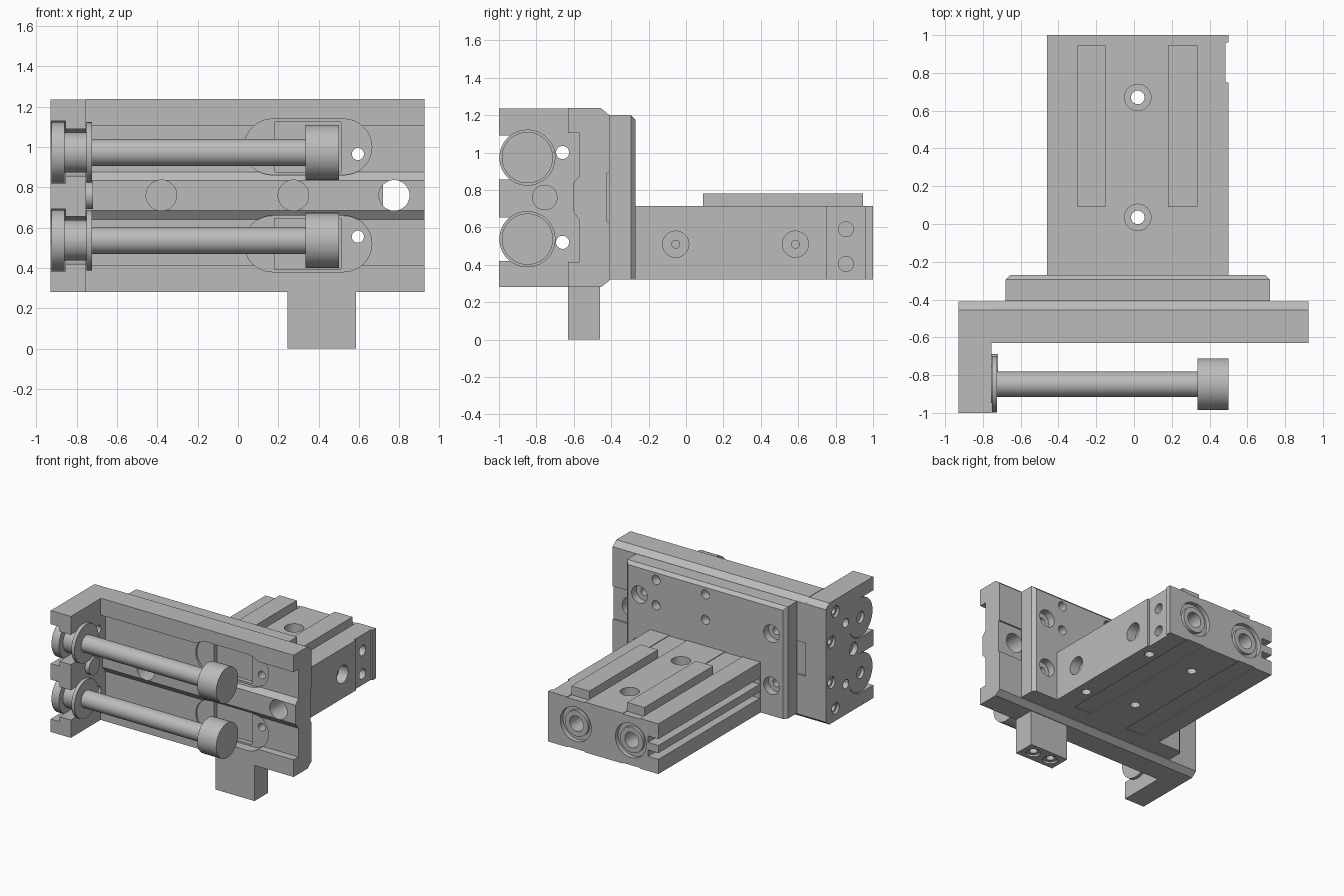
import bpy, bmesh, math
from mathutils import Matrix, Vector

if "Cube" in bpy.data.objects:
    bpy.data.objects.remove(bpy.data.objects["Cube"])

grey = bpy.data.materials.new("machined_grey")
grey.diffuse_color = (0.5, 0.5, 0.5, 1)
grey.use_nodes = True
grey.node_tree.nodes["Principled BSDF"].inputs["Base Color"].default_value = grey.diffuse_color
ROT = {'x': Matrix.Rotation(math.pi / 2, 4, 'Y'),
       'y': Matrix.Rotation(-math.pi / 2, 4, 'X'),
       'z': Matrix.Identity(4)}


def make(name, bm):
    bmesh.ops.recalc_face_normals(bm, faces=bm.faces)
    me = bpy.data.meshes.new(name)
    bm.to_mesh(me)
    bm.free()
    me.materials.append(grey)
    ob = bpy.data.objects.new(name, me)
    bpy.context.collection.objects.link(ob)
    return ob


def box(name, x0, x1, y0, y1, z0, z1):
    bm = bmesh.new()
    bmesh.ops.create_cube(bm, size=1)
    for v in bm.verts:
        v.co = Vector(((x0 + x1) / 2 + v.co.x * (x1 - x0),
                       (y0 + y1) / 2 + v.co.y * (y1 - y0),
                       (z0 + z1) / 2 + v.co.z * (z1 - z0)))
    return make(name, bm)


def cyl(name, axis, start, end, a, b, r, n=40):
    """Cylinder along an axis; a, b are the other two coordinates in xyz order."""
    mid = (start + end) / 2
    c = {'x': (mid, a, b), 'y': (a, mid, b), 'z': (a, b, mid)}[axis]
    bm = bmesh.new()
    bmesh.ops.create_cone(bm, cap_ends=True, segments=n, radius1=r, radius2=r,
                          depth=abs(end - start),
                          matrix=Matrix.Translation(c) @ ROT[axis])
    return make(name, bm)


def extrude_x(name, profile, x0, x1):
    bm = bmesh.new()
    f = bm.faces.new([bm.verts.new((x0, y, z)) for y, z in profile])
    g = bmesh.ops.extrude_face_region(bm, geom=[f])
    bmesh.ops.translate(bm, vec=(x1 - x0, 0, 0),
                        verts=[e for e in g['geom'] if isinstance(e, bmesh.types.BMVert)])
    return make(name, bm)


def stadium(xc0, xc1, zc, r, y0, y1, n=16):
    """Rounded slot cutter along x, cut in the y direction."""
    bm = bmesh.new()
    pts = []
    for xc, s in ((xc1, -math.pi / 2), (xc0, math.pi / 2)):
        for i in range(n + 1):
            t = s + math.pi * i / n
            pts.append((xc + r * math.cos(t), zc + r * math.sin(t)))
    lo = [bm.verts.new((x, y0, z)) for x, z in pts]
    hi = [bm.verts.new((x, y1, z)) for x, z in pts]
    bm.faces.new(lo)
    bm.faces.new(hi)
    for i in range(len(pts)):
        j = (i + 1) % len(pts)
        bm.faces.new((lo[i], lo[j], hi[j], hi[i]))
    return make("cutter", bm)


def cut(target, cutters):
    for c in cutters:
        m = target.modifiers.new("cut", 'BOOLEAN')
        m.operation = 'DIFFERENCE'
        m.solver = 'EXACT'
        m.object = c
    bpy.context.view_layer.update()
    ev = target.evaluated_get(bpy.context.evaluated_depsgraph_get())
    me = bpy.data.meshes.new_from_object(ev)
    target.modifiers.clear()
    target.data = me
    for c in cutters:
        bpy.data.objects.remove(c)


def cbox(*a):
    return box("cutter", *a)


def hole(*a):
    return cyl("cutter", *a)


ROD_Y, RODS = -0.848, (0.537, 0.973)

# carriage wall: long rail with stepped front, chamfered back edges
wall = extrude_x("carriage_wall", [
    (-0.63, 0.28), (-0.455, 0.28), (-0.41, 0.315), (-0.41, 0.63), (-0.422, 0.63),
    (-0.422, 0.89), (-0.41, 0.89), (-0.41, 1.2), (-0.455, 1.238), (-0.63, 1.238),
    (-0.63, 1.105), (-0.57, 1.105), (-0.57, 0.875), (-0.605, 0.835),
    (-0.605, 0.685), (-0.57, 0.64), (-0.57, 0.415), (-0.63, 0.415)], -0.755, 0.925)
cs = [hole('y', -0.7, -0.3, 0.775, 0.76, 0.076)]
cs += [hole('y', -0.7, -0.48, x, 0.76, 0.076) for x in (-0.38, 0.275)]
for z in (0.52, 1.0):
    cs += [stadium(0.17, 0.525, z, 0.139, -0.7, -0.555),
           cbox(0.18, 0.51, -0.7, -0.52, z - 0.125, z + 0.125)]
for z in (0.555, 0.965):
    cs.append(hole('y', -0.7, -0.3, 0.595, z, 0.03))
cut(wall, cs)

# end plate with T-slots that hold the rod ends
end = extrude_x("end_plate", [
    (-1, 0.28), (-0.455, 0.28), (-0.41, 0.315), (-0.41, 1.2),
    (-0.455, 1.235), (-1, 1.235)], -0.93, -0.755)
cs = []
for z in RODS:
    cs += [cbox(-1, -0.855, -1.1, ROD_Y, z - 0.155, z + 0.155),
           hole('x', -1, -0.855, ROD_Y, z, 0.156),
           cbox(-0.9, -0.7, -1.1, ROD_Y, z - 0.117, z + 0.117),
           hole('x', -0.9, -0.7, ROD_Y, z, 0.118)]
for z in (0.52, 1.0):
    cs.append(hole('x', -1, -0.7, -0.66, z, 0.035))
for y, z in ((-0.53, 1.14), (-0.53, 0.38), (-0.48, 0.92), (-0.48, 0.6)):
    cs += [hole('x', -1, -0.91, y, z, 0.045), hole('x', -1, -0.84, y, z, 0.025)]
cs.append(hole('x', -1, -0.89, -0.755, 0.76, 0.05))
cut(end, cs)
cyl("stop_pin", 'x', -0.77, -0.72, -0.755, 0.76, 0.068)

# piston rods: end disc, neck, flange, shaft and head
for tag, z in zip(("lower", "upper"), RODS):
    disc = cyl(tag + "_rod_end_disc", 'x', -0.925, -0.86, ROD_Y, z, 0.15, 48)
    cut(disc, [hole('x', -1, -0.9, ROD_Y, z, 0.045)])
    cyl(tag + "_rod_neck", 'x', -0.862, -0.74, ROD_Y, z, 0.1)
    cyl(tag + "_rod_flange", 'x', -0.752, -0.725, ROD_Y, z, 0.15, 48)
    cyl(tag + "_rod_shaft", 'x', -0.73, 0.34, ROD_Y, z, 0.067)
    cyl(tag + "_rod_head", 'x', 0.335, 0.5, ROD_Y, z, 0.137, 48)

# stop block hanging below the wall
block = box("stop_block", 0.245, 0.585, -0.63, -0.46, 0, 0.285)
cs = []
for x in (0.335, 0.495):
    cs += [hole('z', -0.1, 0.015, x, -0.545, 0.055), hole('z', -0.1, 0.1, x, -0.545, 0.03)]
cut(block, cs)

# adapter plate with bevelled upright edges and bolt holes
plate = box("adapter_plate", -0.68, 0.72, -0.408, -0.27, 0.32, 1.2)
bm = bmesh.new()
bm.from_mesh(plate.data)
back = [e for e in bm.edges
        if abs(e.verts[0].co.x - e.verts[1].co.x) < 0.01
        and abs(e.verts[0].co.y - e.verts[1].co.y) < 0.01 and e.verts[0].co.y > -0.3]
back += [e for e in bm.edges if all(v.co.y > -0.3 and v.co.z > 1 for v in e.verts)]
bmesh.ops.bevel(bm, geom=back, offset=0.025, segments=1, affect='EDGES')
bm.to_mesh(plate.data)
bm.free()
cs = []
for x in (-0.555, 0.595):
    for z in (0.555, 0.965):
        cs += [hole('y', -0.33, -0.2, x, z, 0.068), hole('y', -0.5, -0.2, x, z, 0.03)]
for x in (0.02, 0.45):
    for z in (0.92, 1.12):
        cs.append(hole('y', -0.34, -0.2, x, z, 0.036))
cut(plate, cs)

# cylinder body with ports, bores, sensor slots and mounting holes
body = box("cylinder_body", -0.46, 0.5, -0.275, 1, 0.32, 0.715)
cs = [cbox(0.485, 0.6, 0.75, 0.96, 0.2, 0.9)]
for z in (0.46, 0.57):
    cs.append(cbox(-0.6, -0.37, -0.26, 1.1, z - 0.025, z + 0.025))
for x0, x1 in ((-0.3, -0.15), (0.18, 0.335)):
    cs += [cbox(x0, x1, -0.4, 1.1, 0.25, 0.326), cbox(x0, x1, -0.4, 1.1, 0.71, 0.8)]
for y in (0.035, 0.67):
    cs += [hole('z', 0.2, 0.9, 0.02, y, 0.036), hole('z', 0.6, 0.9, 0.02, y, 0.07)]
for y in (-0.05, 0.66):
    cs.append(hole('z', 0.2, 0.42, 0.41, y, 0.035))
for x in (-0.22, 0.26):
    cs += [hole('y', 0.965, 1.1, x, 0.52, 0.135), hole('y', 0.8, 1.1, x, 0.52, 0.06)]
for y in (-0.055, 0.585):
    cs += [hole('x', 0.42, 0.6, y, 0.51, 0.07), hole('x', 0.36, 0.6, y, 0.51, 0.021)]
for z in (0.405, 0.59):
    cs.append(hole('x', 0.43, 0.6, 0.855, z, 0.04))
cut(body, cs)
for tag, x in (("left", -0.22), ("right", 0.26)):
    hub = cyl(tag + "_bore_ring", 'y', 0.94, 0.99, x, 0.52, 0.1)
    cut(hub, [hole('y', 0.9, 1.1, x, 0.52, 0.06)])

# raised rails on top of the body
for tag, x0, x1 in (("left", -0.3, -0.15), ("right", 0.18, 0.335)):
    box(tag + "_top_rail", x0, x1, 0.09, 0.945, 0.7, 0.78)

# smooth the round surfaces, keep edges sharp
bpy.ops.object.select_all(action='SELECT')
bpy.context.view_layer.objects.active = body
bpy.ops.object.shade_smooth_by_angle(angle=math.radians(30))
